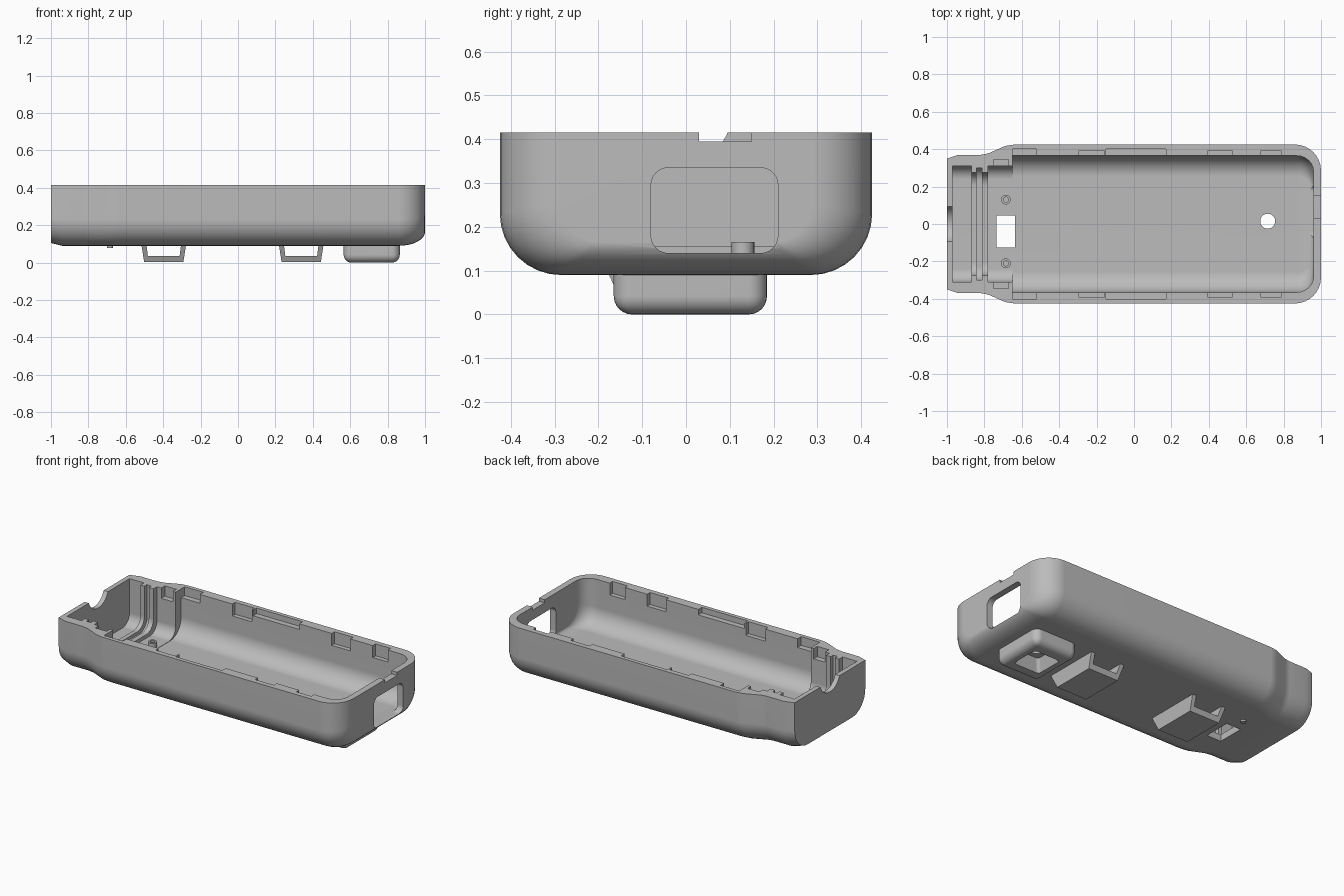
import bpy, bmesh, math
from mathutils import Vector

old = bpy.data.objects.get("Cube")
if old:
    bpy.data.objects.remove(old, do_unlink=True)

grey = bpy.data.materials.new("light grey plastic")
grey.use_nodes = True
grey.diffuse_color = (0.5, 0.5, 0.5, 1)
grey.node_tree.nodes["Principled BSDF"].inputs["Base Color"].default_value = (0.5, 0.5, 0.5, 1)

TOP = 0.415
OVER = 0.5      # cutters rise past the rim


def bridge(name, rings):
    """Skin a row of equal rings and cap both ends."""
    bm = bmesh.new()
    rows = [[bm.verts.new(p) for p in ring] for ring in rings]
    n = len(rows[0])
    for a, b in zip(rows, rows[1:]):
        for i in range(n):
            j = (i + 1) % n
            bm.faces.new((a[i], a[j], b[j], b[i]))
    bm.faces.new(rows[0])
    bm.faces.new(rows[-1])
    bmesh.ops.recalc_face_normals(bm, faces=bm.faces)
    mesh = bpy.data.meshes.new(name)
    bm.to_mesh(mesh)
    bm.free()
    mesh.materials.append(grey)
    obj = bpy.data.objects.new(name, mesh)
    bpy.context.collection.objects.link(obj)
    return obj


def trough(name, stations, top):
    """Loft U sections along x; each station is (x, half width, floor, radius)."""
    rings = []
    for x, w, z, r in stations:
        ring = [(x, w, top)]
        arc = [math.pi / 2 * i / 8 for i in range(9)]
        ring += [(x, w - r + r * math.cos(a), z + r - r * math.sin(a)) for a in arc]
        ring += [(x, -y, h) for x, y, h in reversed(ring)]
        rings.append(ring)
    return bridge(name, rings)


def prism(name, points, axis, lo, hi):
    """Extrude a 2D outline along x, y or z."""
    def place(p, d):
        q = list(p)
        q.insert(axis, d)
        return q
    return bridge(name, [[place(p, d) for p in points] for d in (lo, hi)])


def box(name, x0, x1, y0, y1, z0, z1):
    return prism(name, [(x0, y0), (x1, y0), (x1, y1), (x0, y1)], 2, z0, z1)


def circle(u, v, r, n=32):
    return [(u + r * math.cos(math.tau * i / n), v + r * math.sin(math.tau * i / n)) for i in range(n)]


def rounded_rect(u0, u1, v0, v1, r):
    pts = []
    corners = [(u1 - r, v1 - r), (u0 + r, v1 - r), (u0 + r, v0 + r), (u1 - r, v0 + r)]
    for k, (u, v) in enumerate(corners):
        for i in range(7):
            a = math.pi / 2 * (k + i / 6)
            pts.append((u + r * math.cos(a), v + r * math.sin(a)))
    return pts


def activate(obj):
    bpy.ops.object.select_all(action='DESELECT')
    obj.select_set(True)
    bpy.context.view_layer.objects.active = obj


def cut(obj, *cutters):
    activate(obj)
    for c in cutters:
        mod = obj.modifiers.new("cut", 'BOOLEAN')
        mod.operation = 'DIFFERENCE'
        mod.solver = 'EXACT'
        mod.object = c
        bpy.ops.object.modifier_apply(modifier=mod.name)
        bpy.data.objects.remove(c, do_unlink=True)


def smooth(obj):
    activate(obj)
    bpy.ops.object.shade_smooth_by_angle(angle=math.radians(30))
    mod = obj.modifiers.new("even shading", 'WEIGHTED_NORMAL')
    mod.keep_sharp = True


# Outer shell: narrow flat end on the left, rounded nose on the right
stations = [(-1, 0.35, 0.105, 0.13), (-0.94, 0.37, 0.09, 0.14), (-0.82, 0.37, 0.09, 0.14),
            (-0.78, 0.377, 0.09, 0.14), (-0.69, 0.417, 0.09, 0.14), (-0.64, 0.425, 0.09, 0.14)]
for i in range(9):
    s, c = math.sin(math.pi / 16 * i), math.cos(math.pi / 16 * i)
    stations.append((0.86 + 0.14 * s, 0.285 + 0.14 * c, 0.165 - 0.075 * c, 0.09 + 0.05 * c))
shell = trough("shell", stations, TOP)

# Main cavity
FLOOR = 0.13
stations = [(-0.65, 0.365, FLOOR, 0.11)]
for i in range(7):
    s, c = math.sin(math.pi / 12 * i), math.cos(math.pi / 12 * i)
    stations.append((0.87 + 0.09 * s, 0.28 + 0.085 * c, FLOOR + 0.03 * (1 - c), 0.11))
cut(shell, trough("cavity", stations, OVER))

# End compartments; the material left between them forms the U-shaped ribs
for x0, x1, w, z in [(-0.97, -0.87, 0.31, 0.132), (-0.843, -0.812, 0.3, 0.135),
                     (-0.78, -0.6, 0.31, 0.132), (-0.96, -0.7, 0.275, 0.155)]:
    cut(shell, trough("compartment", [(x0, w, z, 0.07), (x1, w, z, 0.07)], OVER))

# Snap pockets and rim recesses on both long walls
for side in (-1, 1):
    for x0, x1, y0, y1, z0 in [(-0.65, -0.52, 0.34, 0.4, 0.36), (-0.295, -0.16, 0.34, 0.393, 0.34),
                               (-0.15, 0.17, 0.34, 0.4, 0.38), (0.395, 0.525, 0.34, 0.393, 0.34),
                               (0.68, 0.785, 0.34, 0.393, 0.34), (-0.75, -0.67, 0.29, 0.345, 0.35)]:
        ya, yb = sorted((side * y0, side * y1))
        cut(shell, box("pocket", x0, x1, ya, yb, z0, OVER))

# Openings: nose window, rim notch, cable notch, floor slot and floor hole
cut(shell,
    prism("window", rounded_rect(-0.08, 0.21, 0.14, 0.335, 0.04), 0, 0.9, 1.1),
    box("rim_notch", 0.9, 1.1, 0.03, 0.15, 0.395, OVER),
    prism("cable_notch", circle(0, 0.45, 0.101), 0, -1.1, -0.92),
    box("floor_slot", -0.735, -0.635, -0.125, 0.045, 0, 0.25),
    prism("floor_hole", circle(0.715, 0.015, 0.04), 2, 0, 0.25))
smooth(shell)

# Belt loops under the floor, tapering downwards
half = [(0.12, 0.1), (0.105, 0.004), (0.085, 0.035), (0.093, 0.1)]
for name, x in (("left_loop", 0.338), ("right_loop", -0.397)):
    outline = [(x - half[0][0], half[0][1]), (x - half[1][0], half[1][1]),
               (x + half[1][0], half[1][1]), (x + half[0][0], half[0][1]),
               (x + half[3][0], half[3][1]), (x + half[2][0], half[2][1]),
               (x - half[2][0], half[2][1]), (x - half[3][0], half[3][1])]
    loop = prism(name, outline, 1, -0.18, 0.18)
    for v in loop.data.vertices:
        v.co.y *= 0.75 + 2.5 * v.co.z

# Rounded foot with a funnel recess around the hole
foot = box("foot", 0.565, 0.865, -0.165, 0.185, 0, 0.11)
activate(foot)
bm = bmesh.new()
bm.from_mesh(foot.data)
edges = [e for e in bm.edges if min(v.co.z for v in e.verts) < 0.05]
bmesh.ops.bevel(bm, geom=edges, offset=0.042, segments=6, profile=0.5, affect='EDGES')
bm.to_mesh(foot.data)
bm.free()
funnel = bridge("funnel", [[(u, v, z) for u, v in rounded_rect(0.715 - s, 0.715 + s, 0.01 - s, 0.01 + s, 0.02)]
                           for s, z in ((0.095, -0.01), (0.065, 0.075))])
cut(foot, funnel, prism("foot_hole", circle(0.715, 0.015, 0.04), 2, -0.05, 0.25))
smooth(foot)

# Locating posts with a small dimple; one passes through the floor
for name, y, bottom in (("left_post", 0.13, 0.11), ("right_post", -0.21, 0.11)):
    post = prism(name, circle(-0.685, y, 0.026, 24), 2, bottom, 0.165)
    cut(post, prism("dimple", circle(-0.685, y, 0.014, 24), 2, 0.145, 0.25))
    smooth(post)
pin = prism("pin", circle(-0.685, 0.13, 0.016, 24), 2, 0.078, 0.12)
smooth(pin)
